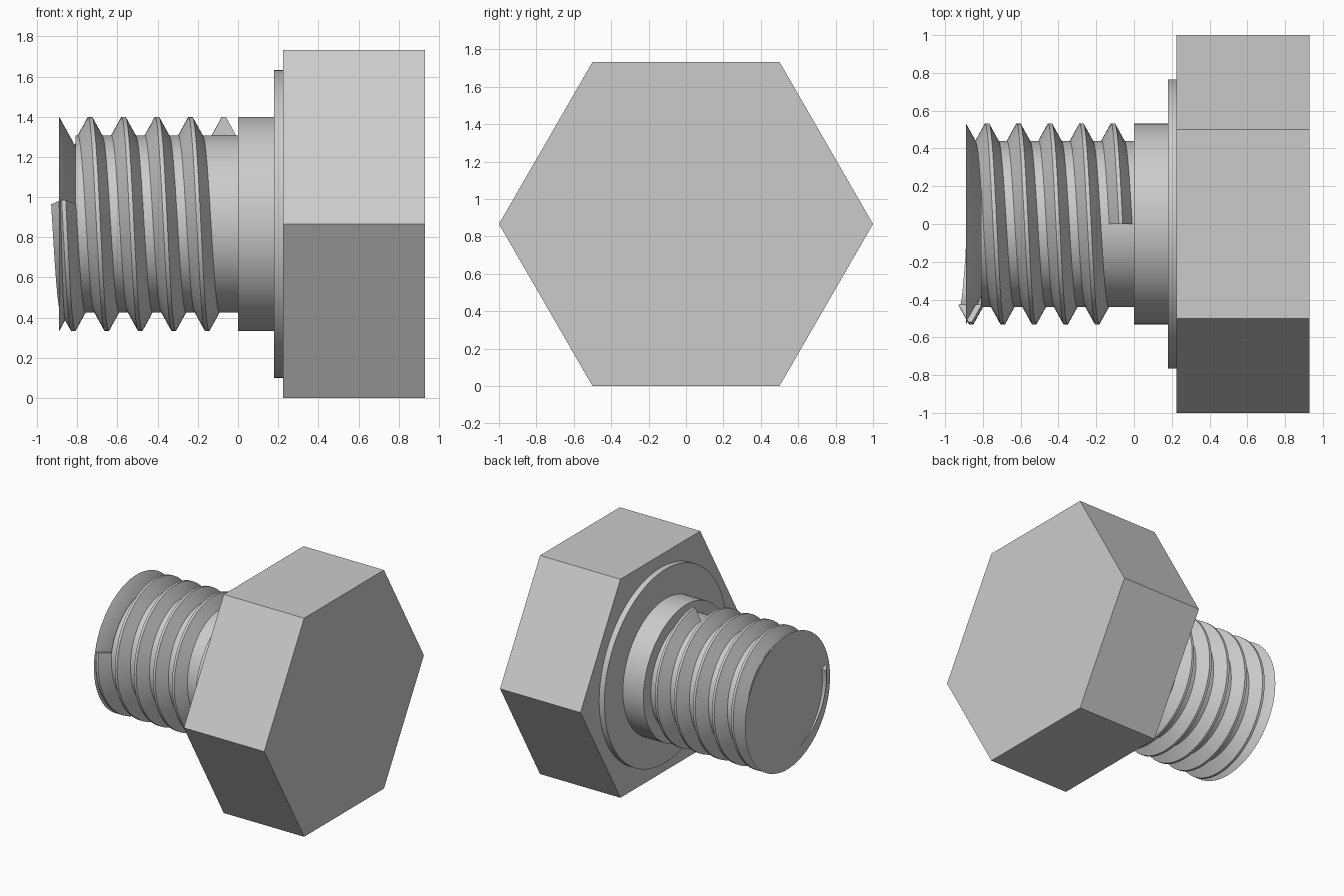
import bpy, bmesh
from math import sin, cos, radians, sqrt

cube = bpy.data.objects.get("Cube")
if cube:
    bpy.data.objects.remove(cube, do_unlink=True)

AXIS_Z = sqrt(3) / 2      # height of the bolt axis, which runs along x
CREST, ROOT = 0.533, 0.44
PITCH = 1 / 6

steel = bpy.data.materials.new("grey steel")
steel.use_nodes = True
steel.diffuse_color = (0.6, 0.6, 0.6, 1)
steel.node_tree.nodes["Principled BSDF"].inputs["Base Color"].default_value = (0.6, 0.6, 0.6, 1)


def point(x, radius, angle):
    return (x, -radius * cos(angle), AXIS_Z - radius * sin(angle))


def skin(name, rings, closed, smooth=True):
    """Bridge rings of points into a solid with capped ends."""
    bm = bmesh.new()
    loops = [[bm.verts.new(p) for p in ring] for ring in rings]
    count = len(loops[0])
    for a, b in zip(loops, loops[1:]):
        for i in range(count):
            j = (i + 1) % count
            bm.faces.new((a[i], a[j], b[j], b[i]))
    if closed:
        bm.faces.new(loops[0])
        bm.faces.new(loops[-1])
    bmesh.ops.recalc_face_normals(bm, faces=bm.faces)
    mesh = bpy.data.meshes.new(name)
    bm.to_mesh(mesh)
    bm.free()
    mesh.materials.append(steel)
    obj = bpy.data.objects.new(name, mesh)
    bpy.context.collection.objects.link(obj)
    if smooth:
        bpy.ops.object.select_all(action='DESELECT')
        obj.select_set(True)
        bpy.context.view_layer.objects.active = obj
        bpy.ops.object.shade_smooth_by_angle(angle=radians(30))
    return obj


def turned(name, profile, sides=96, smooth=True):
    """Solid of revolution about the bolt axis from (x, radius) pairs."""
    rings = [[point(x, r, radians(360 * k / sides)) for k in range(sides)]
             for x, r in profile]
    return skin(name, rings, True, smooth)


# Head, washer face and shank
turned("hex_head", [(0.225, 1), (0.93, 1)], sides=6, smooth=False)
turned("washer_face", [(0.18, 0.766), (0.23, 0.766)])
turned("collar", [(0, CREST), (0.185, CREST)])
turned("threaded_core", [(-0.81, ROOT), (0.01, ROOT)])
turned("flared_tip", [(-0.89, CREST), (-0.8, 0.37)])

# Helical thread, ending at the top of the shank
first, last, steps = -13, 270 + 4 * 360, 400
rings = []
for k in range(steps + 1):
    degrees = first + (last - first) * k / steps
    x = -0.07 - PITCH * (last - degrees) / 360
    section = ((-0.0625, ROOT - 0.003), (-0.01, CREST),
               (0.01, CREST), (0.0625, ROOT - 0.003))
    rings.append([point(x + dx, r, radians(degrees)) for dx, r in section])
skin("screw_thread", rings, True)
